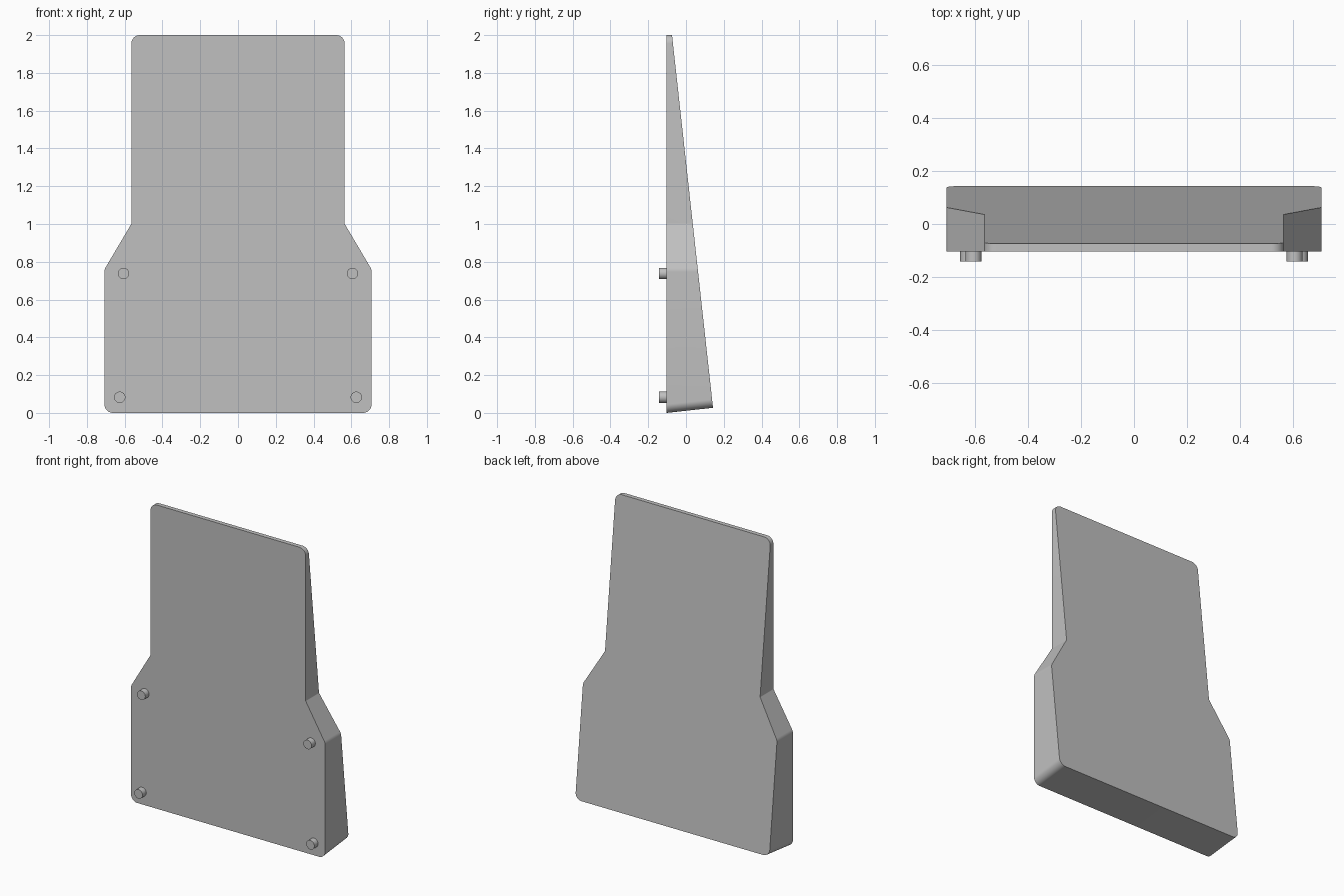
import bpy, bmesh, math
from mathutils import Vector

cube = bpy.data.objects.get("Cube")
if cube:
    bpy.data.objects.remove(cube, do_unlink=True)

FRONT, PEG_FRONT = -0.103, -0.142
SLOPE = 0.11  # lean of the back face; the base is square to it

grey = bpy.data.materials.new("mid_grey")
grey.use_nodes = True
grey.diffuse_color = (0.53, 0.53, 0.53, 1)
grey.node_tree.nodes["Principled BSDF"].inputs["Base Color"].default_value = (0.53, 0.53, 0.53, 1)


def finish(name, bm):
    bmesh.ops.recalc_face_normals(bm, faces=bm.faces)
    mesh = bpy.data.meshes.new(name)
    bm.to_mesh(mesh)
    bm.free()
    mesh.materials.append(grey)
    obj = bpy.data.objects.new(name, mesh)
    bpy.context.collection.objects.link(obj)
    bpy.ops.object.select_all(action="DESELECT")
    obj.select_set(True)
    bpy.context.view_layer.objects.active = obj
    bpy.ops.object.shade_smooth_by_angle(angle=math.radians(25))
    return obj


def fillet(prev, corner, nxt, radius, steps=8):
    """Points of an arc rounding one outline corner."""
    a, b = (prev - corner).normalized(), (nxt - corner).normalized()
    half = a.angle(b) / 2
    centre = corner + (a + b).normalized() * radius / math.sin(half)
    start = corner + a * radius / math.tan(half) - centre
    end = corner + b * radius / math.tan(half) - centre
    return [centre + start.lerp(end, i / steps).normalized() * radius
            for i in range(steps + 1)]


# Wedge body: rounded outline, thick at the base and thin at the top
half = [(0.707, 0, 0.045), (0.707, 0.76, 0.05), (0.565, 1.0, 0.01), (0.565, 2.0, 0.045)]
corners = half + [(-x, z, r) for x, z, r in reversed(half)]
pts = [Vector((x, z)) for x, z, r in corners]
outline = []
for i, (x, z, r) in enumerate(corners):
    outline += fillet(pts[i - 1], pts[i], pts[(i + 1) % len(pts)], r)


def back_point(p):
    lift = 0.027 if p.y < 0.1 else 0
    z = p.y + lift
    return (p.x, -0.074 + SLOPE * (2 - z), z)


bm = bmesh.new()
front = [bm.verts.new((p.x, FRONT, p.y)) for p in outline]
back = [bm.verts.new(back_point(p)) for p in outline]
bm.faces.new(front)
bm.faces.new(back)
for i in range(len(front)):
    j = (i + 1) % len(front)
    bm.faces.new((front[i], front[j], back[j], back[i]))
finish("wedge_body", bm)

# Four round pegs on the front face
for side, sign in (("left", 1), ("right", -1)):
    for level, x, z in (("upper", 0.606, 0.738), ("lower", 0.626, 0.083)):
        bm = bmesh.new()
        bmesh.ops.create_cone(bm, cap_ends=True, segments=32, radius1=0.03,
                              radius2=0.03, depth=FRONT - PEG_FRONT + 0.01)
        for v in bm.verts:
            v.co = (sign * x + v.co.x, (FRONT + PEG_FRONT + 0.01) / 2 - v.co.z, z + v.co.y)
        finish(f"{level}_{side}_peg", bm)
